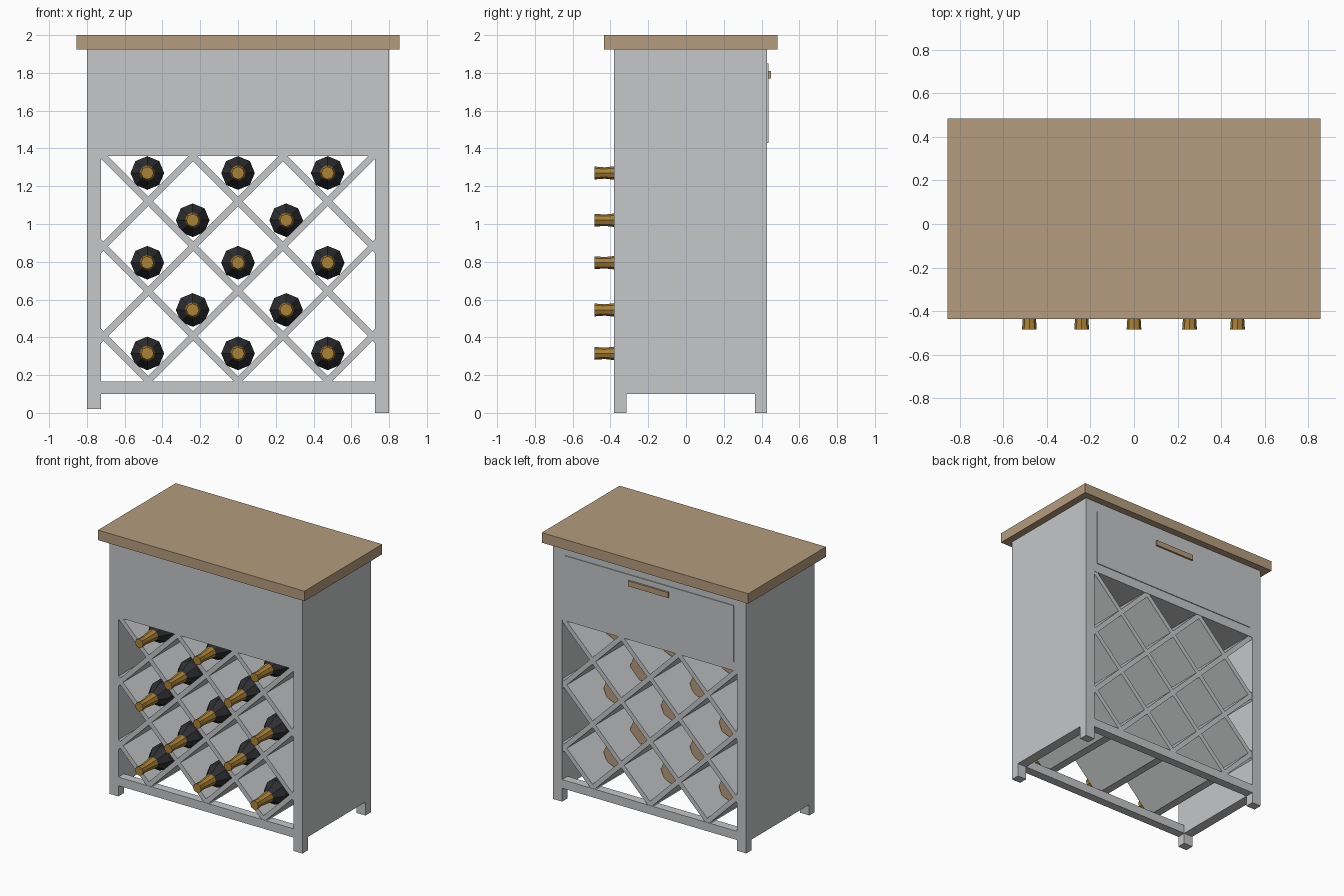
import bpy, bmesh, math
from mathutils import Matrix, Vector

if "Cube" in bpy.data.objects:
    bpy.data.objects.remove(bpy.data.objects["Cube"])


def material(name, rgb):
    m = bpy.data.materials.new(name)
    m.diffuse_color = (*rgb, 1)
    m.use_nodes = True
    m.node_tree.nodes["Principled BSDF"].inputs["Base Color"].default_value = m.diffuse_color
    return m


GREY = material("grey paint", (0.56, 0.57, 0.58))
WOOD = material("tan wood", (0.46, 0.33, 0.21))
GOLD = material("gold foil", (0.40, 0.22, 0.04))
BLACK = material("black glass", (0.028, 0.028, 0.032))


def finish(name, bm, mats):
    bmesh.ops.recalc_face_normals(bm, faces=bm.faces)
    me = bpy.data.meshes.new(name)
    bm.to_mesh(me)
    bm.free()
    for m in mats:
        me.materials.append(m)
    ob = bpy.data.objects.new(name, me)
    bpy.context.collection.objects.link(ob)
    return ob


def box(name, x, y, z, mat):
    bm = bmesh.new()
    size = [b - a for a, b in (x, y, z)]
    mid = [(a + b) / 2 for a, b in (x, y, z)]
    bmesh.ops.create_cube(bm, size=1, matrix=Matrix.Translation(mid) @ Matrix.Diagonal((*size, 1)))
    return finish(name, bm, [mat])


F, B = -0.38, 0.43            # front and back of the cabinet
W, IN = 0.80, 0.725           # outer and inner half width
Z0, Z1 = 0.165, 1.36          # rack opening

# Worktop, drawer case, drawer front and handle
box("worktop", (-0.855, 0.855), (-0.435, 0.485), (1.925, 2.0), WOOD)
box("drawer_case", (-IN, IN), (F, B), (Z1, 1.925), GREY)
box("drawer_front", (-0.70, 0.70), (B, B + 0.006), (1.43, 1.85), GREY)
box("drawer_handle", (-0.165, 0.165), (B + 0.006, 0.45), (1.77, 1.81), WOOD)

# Sides, bottom rails and legs
for s, side in ((-1, "left"), (1, "right")):
    xs = sorted((s * IN, s * W))
    box(side + "_side_panel", xs, (F, B), (0.10, 1.925), GREY)
    foot = 0.02 if s < 0 else 0.0
    box(side + "_front_leg", xs, (F, F + 0.065), (foot, 0.10), GREY)
    box(side + "_back_leg", xs, (B - 0.065, B), (foot, 0.10), GREY)
box("front_bottom_rail", (-IN, IN), (F, F + 0.065), (0.10, Z0), GREY)
box("back_bottom_rail", (-IN, IN), (B - 0.065, B), (0.10, Z0), GREY)


# Diagonal rack slats: 45 degree planks along z = x + c, trimmed to the opening
def slat(name, c, s):
    bm = bmesh.new()
    size = Matrix.Diagonal((4, B - F - 0.006, 0.035, 1))
    place = Matrix.Translation((0, (F + B) / 2, c)) @ Matrix.Rotation(-math.pi / 4, 4, 'Y')
    bmesh.ops.create_cube(bm, size=1, matrix=place @ size)
    for co, no in (((IN, 0, 0), (1, 0, 0)), ((-IN, 0, 0), (-1, 0, 0)),
                   ((0, 0, Z1), (0, 0, 1)), ((0, 0, Z0), (0, 0, -1))):
        geom = bm.verts[:] + bm.edges[:] + bm.faces[:]
        bmesh.ops.bisect_plane(bm, geom=geom, plane_co=co, plane_no=no, clear_outer=True)
        bmesh.ops.holes_fill(bm, edges=[e for e in bm.edges if e.is_boundary])
    for v in bm.verts:
        v.co.x *= s
    finish(name, bm, [GREY])


for i in range(5):
    c = -0.305 + 0.475 * i
    slat("rising_slat", c, 1)
    slat("falling_slat", c, -1)

# Bottles: eight sided profile (y, radius) spun around the y axis
PROFILE = [(-0.485, 0.034), (-0.43, 0.030), (-0.32, 0.042), (-0.24, 0.089), (0.17, 0.089)]


def bottle(x, z):
    bm = bmesh.new()
    rings = []
    for y, r in PROFILE:
        rings.append([bm.verts.new((x + r * math.sin(a * math.pi / 4), y,
                                    z + r * math.cos(a * math.pi / 4))) for a in range(8)])
    for k in range(len(rings) - 1):
        for a in range(8):
            b = (a + 1) % 8
            f = bm.faces.new((rings[k][a], rings[k][b], rings[k + 1][b], rings[k + 1][a]))
            f.material_index = 0 if k < 2 else 1
    bm.faces.new(rings[0]).material_index = 0
    bm.faces.new(rings[-1]).material_index = 2
    finish("bottle", bm, [GOLD, BLACK, WOOD])


for z in (0.315, 0.795, 1.27):
    for x in (-0.48, 0, 0.475):
        bottle(x, z)
for z in (0.545, 1.02):
    for x in (-0.24, 0.255):
        bottle(x, z)
